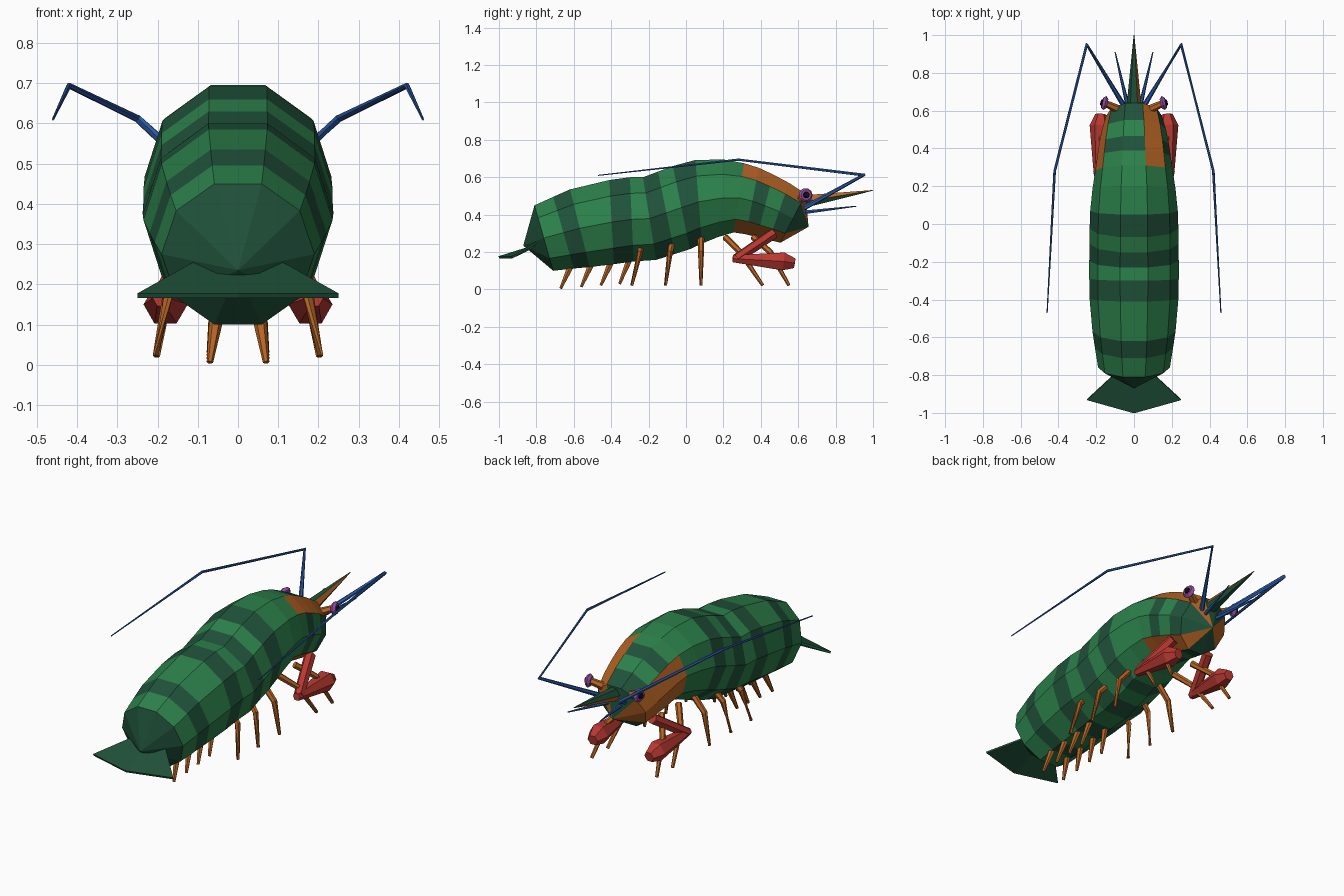
import bpy, bmesh, math
from mathutils import Vector

if "Cube" in bpy.data.objects:
    bpy.data.objects.remove(bpy.data.objects["Cube"])


def mat(name, c):
    m = bpy.data.materials.new(name)
    m.diffuse_color = (*c, 1)
    m.use_nodes = True
    m.node_tree.nodes["Principled BSDF"].inputs["Base Color"].default_value = m.diffuse_color
    return m


GREEN = mat("green", (0.025, 0.22, 0.07))
DARK = mat("dark_green", (0.014, 0.085, 0.042))
ORANGE = mat("orange", (0.48, 0.13, 0.018))
RED = mat("red", (0.48, 0.04, 0.03))
BLUE = mat("blue", (0.025, 0.11, 0.42))
PURPLE = mat("purple", (0.33, 0.08, 0.42))
BLACK = mat("black", (0.006, 0.006, 0.008))


def finish(name, bm, mats):
    bmesh.ops.recalc_face_normals(bm, faces=bm.faces[:])
    me = bpy.data.meshes.new(name)
    bm.to_mesh(me)
    bm.free()
    for m in mats:
        me.materials.append(m)
    ob = bpy.data.objects.new(name, me)
    bpy.context.collection.objects.link(ob)
    return ob


def skin(name, rings, mats, color, tips=(None, None)):
    """Join rings of points; color(segment, side) picks the material slot."""
    bm = bmesh.new()
    vs = [[bm.verts.new(p) for p in r] for r in rings]
    n = len(vs[0])
    for k in range(len(vs) - 1):
        for i in range(n):
            j = (i + 1) % n
            f = bm.faces.new((vs[k][i], vs[k][j], vs[k + 1][j], vs[k + 1][i]))
            f.material_index = color(k, i)
    for ring, tip, k in ((vs[0], tips[0], -1), (vs[-1], tips[1], len(vs) - 1)):
        if tip is None:
            bm.faces.new(ring).material_index = color(k, 1)
            continue
        t = bm.verts.new(tip)
        for i in range(n):
            f = bm.faces.new((ring[i], ring[(i + 1) % n], t))
            f.material_index = color(k, i)
    return finish(name, bm, mats)


def limb(name, pts, radii, mats, n=6, color=lambda k, i: 0):
    """Tapered flat-sided tube along a path."""
    pts = [Vector(p) for p in pts]
    rings = []
    for k, p in enumerate(pts):
        d = Vector()
        if k > 0:
            d += (p - pts[k - 1]).normalized()
        if k < len(pts) - 1:
            d += (pts[k + 1] - p).normalized()
        d.normalize()
        ref = Vector((0, 0, 1)) if abs(d.z) < 0.9 else Vector((0, 1, 0))
        u = d.cross(ref).normalized()
        w = u.cross(d)
        ang = [2 * math.pi * i / n for i in range(n)]
        rings.append([p + radii[k] * (u * math.cos(a) + w * math.sin(a)) for a in ang])
    return skin(name, rings, mats, color)


# Body: ten-sided rings given as top y, top z, bottom y, bottom z, half width
SECTIONS = [
    (-.81, .45, -.71, .10, .19), (-.71, .495, -.60, .112, .207),
    (-.62, .535, -.515, .12, .22), (-.41, .585, -.385, .135, .235),
    (-.30, .60, -.28, .15, .237), (-.23, .60, -.16, .158, .237),
    (-.15, .63, -.06, .19, .235), (-.07, .66, .02, .215, .235),
    (.05, .692, .085, .245, .232), (.20, .695, .17, .28, .22),
    (.31, .675, .255, .305, .205), (.39, .65, .32, .295, .195),
    (.465, .615, .38, .28, .185), (.55, .57, .445, .265, .17),
    (.64, .512, .505, .25, .148)]
rings = []
for ty, tz, by, bz, w in SECTIONS:
    top, bot = Vector((0, ty, tz)), Vector((0, by, bz))
    mid, half = (top + bot) / 2, (top - bot) / (2 * math.sin(math.radians(72)))
    rings.append([mid + half * math.sin(a) + Vector((w * math.cos(a), 0, 0))
                  for a in (math.pi + math.radians(36 * i) for i in range(10))])


def body_color(k, i):
    if k >= 10 and i % 3 == 0:
        return 2
    return 1 if k in (-1, 1, 3, 5, 7, 11, 13, 14) else 0


skin("body", rings, [GREEN, DARK, ORANGE], body_color,
     ((0, -.87, .235), (0, .655, .335)))

# Tail fan: thin plate with two pointed wings
bm = bmesh.new()
fan = [bm.verts.new(p) for p in (
    (0, -.80, .235), (.11, -.80, .25), (.25, -.93, .172), (0, -1, .172),
    (-.25, -.93, .172), (-.11, -.80, .25))]
for s in ((0, 1, 2, 3), (0, 3, 4, 5)):
    bm.faces.new([fan[i] for i in s])
tail = finish("tail_fan", bm, [DARK])
sol = tail.modifiers.new("thickness", "SOLIDIFY")
sol.thickness = .012
sol.offset = 0

# Beak between the eyes
limb("beak", [(0, .60, .465), (0, 1, .53)], [.042, .002], [DARK, ORANGE],
     color=lambda k, i: int(i % 3 == 0))

for s, side in ((1, "right"), (-1, "left")):
    # Eye on a short stalk
    limb(side + "_eye_stalk", [(s * .09, .61, .48), (s * .15, .638, .505)],
         [.022, .018], [ORANGE])
    limb(side + "_eye", [(s * .142, .637, .504), (s * .155, .64, .505), (s * .168, .643, .506)],
         [.026, .038, .028], [PURPLE], 10)
    limb(side + "_pupil", [(s * .16, .641, .505), (s * .176, .645, .507)],
         [.022, .014], [BLACK], 8)

    # Long and short feelers
    limb(side + "_long_feeler",
         [(s * .05, .62, .43), (s * .25, .95, .612), (s * .42, .28, .694), (s * .46, -.47, .61)],
         [.014, .010, .007, .003], [BLUE])
    limb(side + "_short_feeler", [(s * .03, .61, .41), (s * .10, .91, .445)],
         [.012, .003], [BLUE])

    # Claw arm and claw
    limb(side + "_claw_arm", [(s * .12, .47, .30), (s * .19, .27, .165)],
         [.03, .028], [RED])
    limb(side + "_claw",
         [(s * .19, .25, .165), (s * .18, .52, .15), (s * .175, .58, .14)],
         [.022, .055, .03], [RED])

    # Walking legs: root y, knee y, foot y
    for n, (ry, ky, fy) in enumerate(((-.24, -.245, -.29), (-.07, -.085, -.11),
                                      (.08, .08, .08), (.21, .29, .41), (.36, .45, .55))):
        limb(f"{side}_walking_leg_{n + 1}",
             [(s * .10, ry, .28), (s * .17, ky, .20), (s * .203, fy, .022)],
             [.018, .016, .009], [ORANGE])

    # Swimming legs under the tail
    for n, (y, z) in enumerate(((-.61, .14), (-.50, .15), (-.395, .16), (-.295, .18))):
        limb(f"{side}_swimming_leg_{n + 1}",
             [(s * .05, y, z), (s * .07, y - .06, .006 + .008 * n)],
             [.02, .008], [ORANGE])
